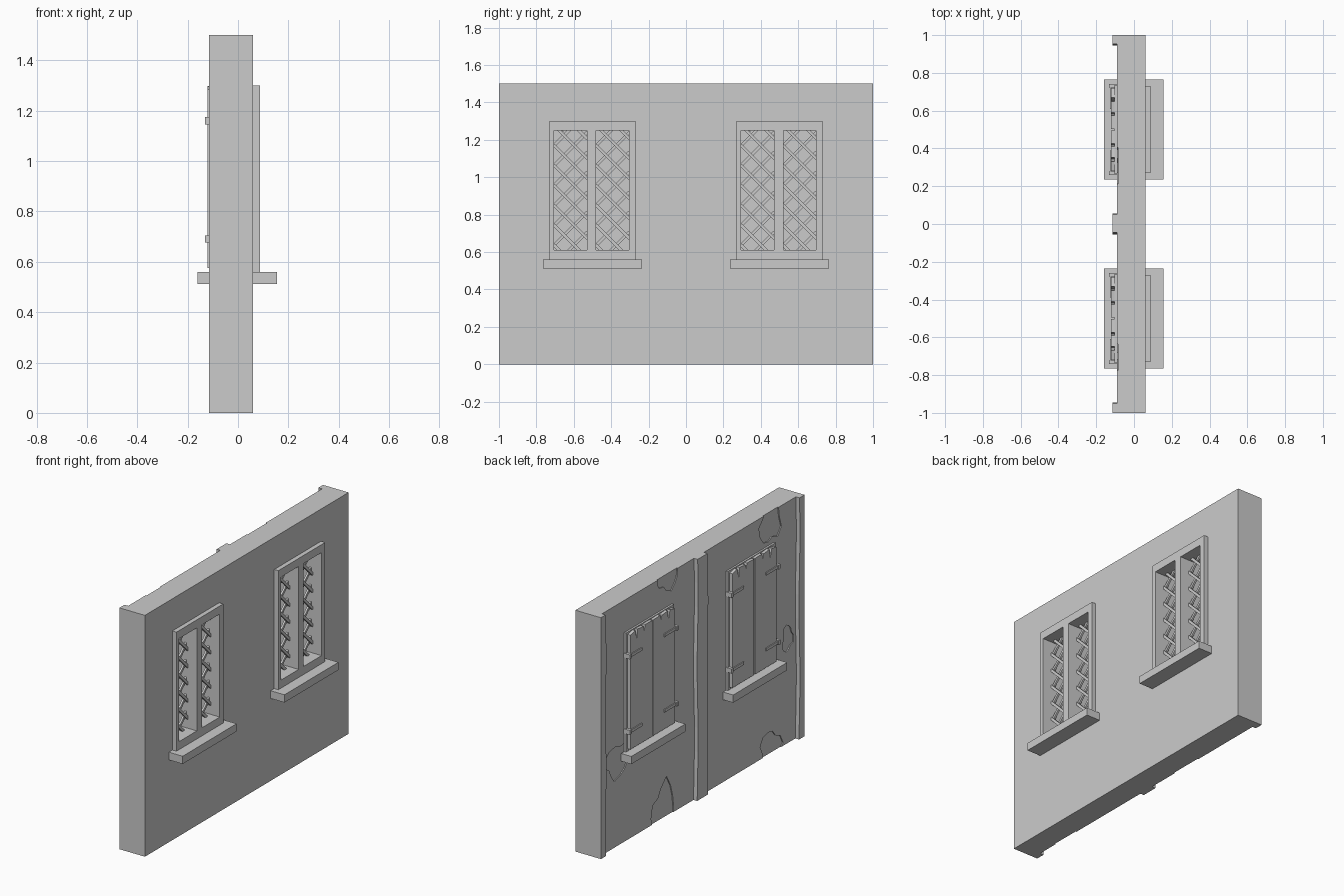
import bpy
import bmesh
import math
from mathutils import Matrix, Vector

cube = bpy.data.objects.get("Cube")
if cube:
    bpy.data.objects.remove(cube, do_unlink=True)

grey = bpy.data.materials.new("plain grey")
grey.use_nodes = True
grey.diffuse_color = (0.6, 0.6, 0.6, 1)
grey.node_tree.nodes["Principled BSDF"].inputs["Base Color"].default_value = (0.6, 0.6, 0.6, 1)


def finish(name, bm):
    bmesh.ops.recalc_face_normals(bm, faces=bm.faces)
    mesh = bpy.data.meshes.new(name)
    bm.to_mesh(mesh)
    bm.free()
    mesh.materials.append(grey)
    obj = bpy.data.objects.new(name, mesh)
    bpy.context.scene.collection.objects.link(obj)
    return obj


def add_box(bm, x, y, z):
    size = [b - a for a, b in (x, y, z)]
    centre = Vector([(a + b) / 2 for a, b in (x, y, z)])
    bmesh.ops.create_cube(bm, size=1, matrix=Matrix.Translation(centre) @ Matrix.Diagonal((*size, 1)))


def box(name, x, y, z):
    bm = bmesh.new()
    add_box(bm, x, y, z)
    return finish(name, bm)


def slab(name, outline, x0, x1):
    """Extrude a (y, z) outline between two x planes."""
    bm = bmesh.new()
    face = bm.faces.new([bm.verts.new((x0, y, z)) for y, z in outline])
    new = bmesh.ops.extrude_face_region(bm, geom=[face])["geom"]
    bmesh.ops.translate(bm, vec=(x1 - x0, 0, 0), verts=[v for v in new if isinstance(v, bmesh.types.BMVert)])
    return finish(name, bm)


def cut(obj, cutter):
    cutter.hide_render = True
    mod = obj.modifiers.new("cut", "BOOLEAN")
    mod.operation = "DIFFERENCE"
    mod.solver = "EXACT"
    mod.object = cutter
    bpy.context.view_layer.objects.active = obj
    bpy.ops.object.modifier_apply(modifier=mod.name)
    bpy.data.objects.remove(cutter, do_unlink=True)


WINDOWS = (-0.5, 0.5)
PANE_Z = (0.61, 1.25)
PANES = ((-0.205, -0.03), (0.02, 0.195))


def pane_cutter(centre):
    bm = bmesh.new()
    for a, b in PANES:
        add_box(bm, (-0.2, 0.2), (centre + a, centre + b), PANE_Z)
    return finish("pane_cutter", bm)


# Wall with window openings
wall = box("wall", (-0.09, 0.06), (-1, 1), (0, 1.5))
for c in WINDOWS:
    cut(wall, pane_cutter(c))

# Shallow chipped plaster patches: centre y, centre z, half width, half height
CHIPS = ((0.8, 0.53, 0.12, 0.1), (0.3, 1.48, 0.1, 0.08), (0.35, 0.04, 0.11, 0.17),
         (-0.7, 1.44, 0.1, 0.13), (-0.87, 0.65, 0.05, 0.08), (-0.7, 0.02, 0.1, 0.12))
for i, (y, z, w, h) in enumerate(CHIPS):
    outline = []
    for k in range(14):
        a = math.tau * k / 14
        r = 1 + 0.18 * math.sin(3 * a + i) + 0.1 * math.cos(5 * a + 2 * i)
        outline.append((y + w * r * math.cos(a), z + h * r * math.sin(a)))
    cut(wall, slab("chip_cutter", outline, -0.1, -0.084))

# Timber posts with slightly uneven edges
for name, a, b in (("right_post", -1, -0.95), ("middle_post", -0.05, 0.05), ("left_post", 0.95, 1)):
    heights = [1.5 * k / 10 for k in range(11)]
    low = [(a if a == -1 else a + 0.005 * math.sin(9 * z), z) for z in heights]
    high = [(b if b == 1 else b + 0.005 * math.sin(7 * z + 2), z) for z in heights]
    slab(name, low + high[::-1], -0.115, -0.09)


def lattice(name, y0, y1):
    """Open diagonal bars crossing one pane, ends buried in the reveal."""
    bm = bmesh.new()
    z0, z1 = PANE_Z
    pitch = (z1 - z0) / 6
    for sign, x in ((1, 0.012), (-1, 0.022)):
        for k in range(-3, 10):
            # the bar follows z = start + sign * (y - y0)
            start = z0 + pitch * (k + 0.25)
            ends = sorted((sign * (z0 - start), sign * (z1 - start)))
            lo, hi = max(0, ends[0]), min(y1 - y0, ends[1])
            if hi - lo < 0.012:
                continue
            mid = (lo + hi) / 2
            place = Matrix.Translation((x, y0 + mid, start + sign * mid))
            turn = Matrix.Rotation(sign * math.pi / 4, 4, "X")
            size = Matrix.Diagonal((0.012, (hi - lo) * math.sqrt(2) + 0.01, 0.016, 1))
            bmesh.ops.create_cube(bm, size=1, matrix=place @ turn @ size)
    finish(name, bm)


for side, c in zip(("right", "left"), WINDOWS):
    # Inner window frame and its sill
    frame = box(side + "_window_frame", (0.06, 0.088), (c - 0.23, c + 0.23), (0.56, 1.3))
    cut(frame, pane_cutter(c))
    box(side + "_inner_sill", (0.06, 0.155), (c - 0.265, c + 0.265), (0.512, 0.56))
    box(side + "_outer_sill", (-0.16, -0.09), (c - 0.265, c + 0.265), (0.512, 0.56))
    for n, (a, b) in enumerate(PANES):
        lattice(f"{side}_lattice_{n + 1}", c + a, c + b)

    # Shutter surround behind the leaves
    bm = bmesh.new()
    for s in (-1, 1):
        add_box(bm, (-0.102, -0.09), sorted((c + s * 0.205, c + s * 0.235)), (0.56, 1.3))
    add_box(bm, (-0.102, -0.09), (c - 0.205, c + 0.205), (1.26, 1.3))
    finish(side + "_shutter_surround", bm)

    for s, leaf in ((-1, "right"), (1, "left")):
        # Shutter leaf with a split and worn top edge
        shape = ((0.004, 0.575), (0.218, 0.575), (0.218, 1.285), (0.17, 1.295), (0.155, 1.24),
                 (0.148, 1.297), (0.09, 1.292), (0.082, 1.26), (0.074, 1.297), (0.004, 1.295))
        slab(f"{side}_{leaf}_shutter", [(c + s * y, z) for y, z in shape], -0.121, -0.1)
        # Strap hinges with pins
        bm = bmesh.new()
        for z in (0.69, 1.16):
            add_box(bm, (-0.127, -0.119), sorted((c + s * 0.11, c + s * 0.235)), (z - 0.009, z + 0.009))
            add_box(bm, (-0.132, -0.09), sorted((c + s * 0.222, c + s * 0.24)), (z - 0.014, z + 0.014))
        finish(f"{side}_{leaf}_hinges", bm)
